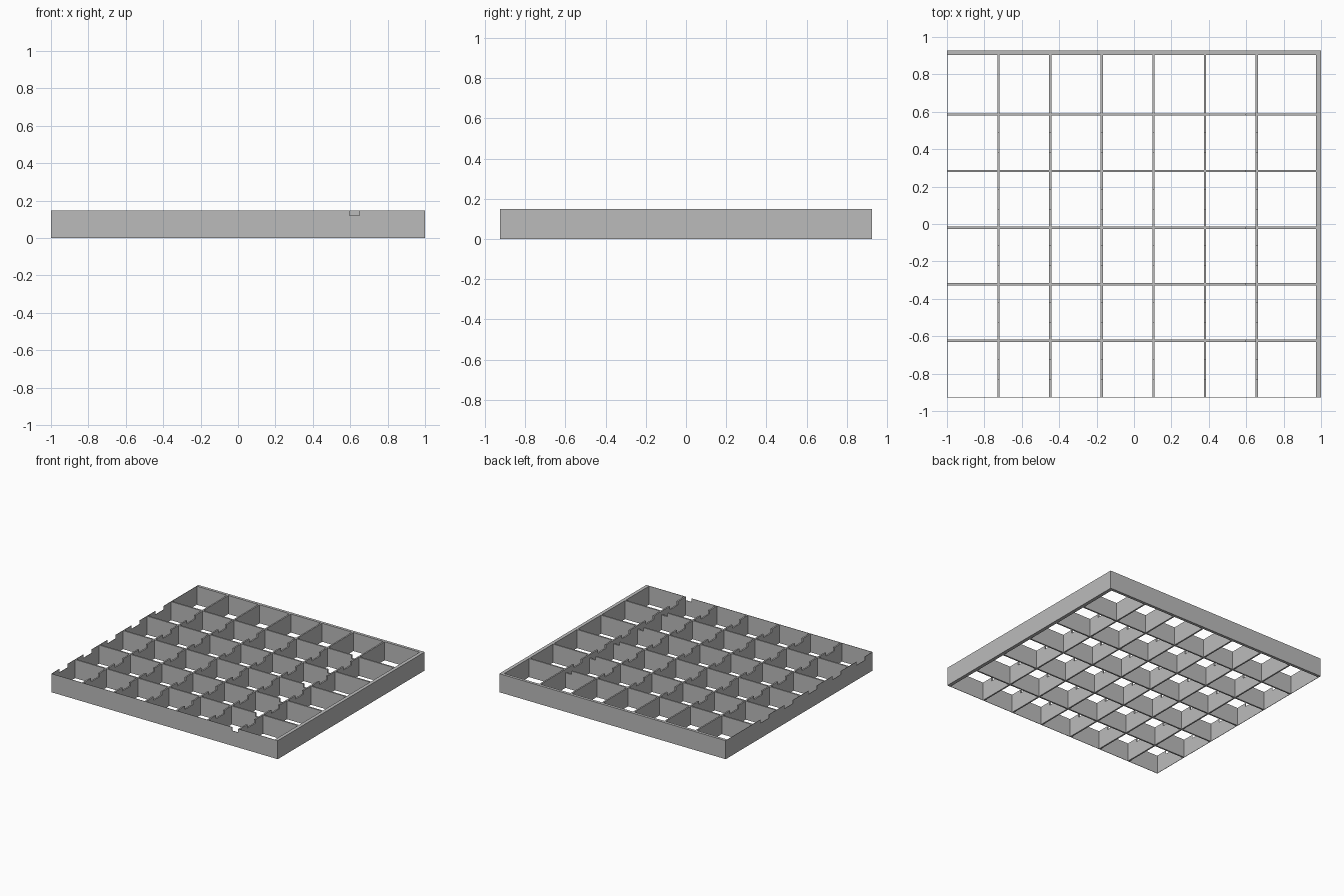
import bpy
import bmesh

if "Cube" in bpy.data.objects:
    bpy.data.objects.remove(bpy.data.objects["Cube"], do_unlink=True)

# Overall sizes
HX, HY, H = 1.0, 0.927, 0.148
FRAME, WALL, SKIN = 0.028, 0.012, 0.003
NOTCH_Z = 0.12
COLS, ROWS = 7, 6
PITCH_X, PITCH_Y = 0.276, 0.3025

grey = bpy.data.materials.new("plain grey")
grey.use_nodes = True
GREY = (0.5, 0.5, 0.5, 1)
grey.diffuse_color = GREY
grey.node_tree.nodes["Principled BSDF"].inputs["Base Color"].default_value = GREY


def wall(name, axis, start, end, low, high, notch=None):
    """Upright wall running along an axis, with an optional notch in its top edge."""
    outline = [(start, 0), (end, 0), (end, H)]
    if notch:
        a, b = notch
        outline += [(b, H), (b, NOTCH_Z), (a, NOTCH_Z), (a, H)]
    outline.append((start, H))
    bm = bmesh.new()

    def place(along, z):
        return (along, low, z) if axis == "x" else (low, along, z)

    face = bm.faces.new([bm.verts.new(place(a, z)) for a, z in outline])
    moved = bmesh.ops.extrude_face_region(bm, geom=[face])["geom"]
    depth = high - low
    shift = (0, depth, 0) if axis == "x" else (depth, 0, 0)
    bmesh.ops.translate(bm, vec=shift,
                        verts=[v for v in moved if isinstance(v, bmesh.types.BMVert)])
    bmesh.ops.recalc_face_normals(bm, faces=bm.faces)
    mesh = bpy.data.meshes.new(name)
    bm.to_mesh(mesh)
    bm.free()
    mesh.materials.append(grey)
    obj = bpy.data.objects.new(name, mesh)
    bpy.context.collection.objects.link(obj)
    return obj


def spans(edge, pitch, count):
    """Thin skin on the outer edge, then evenly spaced dividers."""
    result = [(edge, edge + SKIN)]
    for i in range(1, count):
        mid = edge + i * pitch
        result.append((mid - WALL / 2, mid + WALL / 2))
    return result


inner_x, inner_y = HX - FRAME, HY - FRAME + 0.005

# Thick frame on two sides
wall("back_frame", "x", -HX, HX, inner_y, HY)
wall("left_frame", "y", -HY, inner_y, inner_x, HX)

cross_walls = spans(-HY, PITCH_Y, ROWS)
long_walls = spans(-HX, PITCH_X, COLS)

# Dividers running side to side, each with one notch by the last column
notch_end = long_walls[-1][0]
for i, (low, high) in enumerate(cross_walls):
    name = f"cross_divider_{i}" if i else "front_wall"
    wall(name, "x", -HX, inner_x, low, high, (notch_end - 0.053, notch_end))

# Dividers running front to back, one notched piece per cell, back row plain
for i, (low, high) in enumerate(long_walls):
    for j in range(ROWS):
        start = cross_walls[j][1]
        last = j == ROWS - 1
        end = inner_y if last else cross_walls[j + 1][0]
        mid = -HY + (j + 0.5) * PITCH_Y
        notch = None if last else (mid - 0.052, mid + 0.052)
        name = f"long_divider_{i}_{j}" if i else f"right_wall_{j}"
        wall(name, "y", start, end, low, high, notch)
